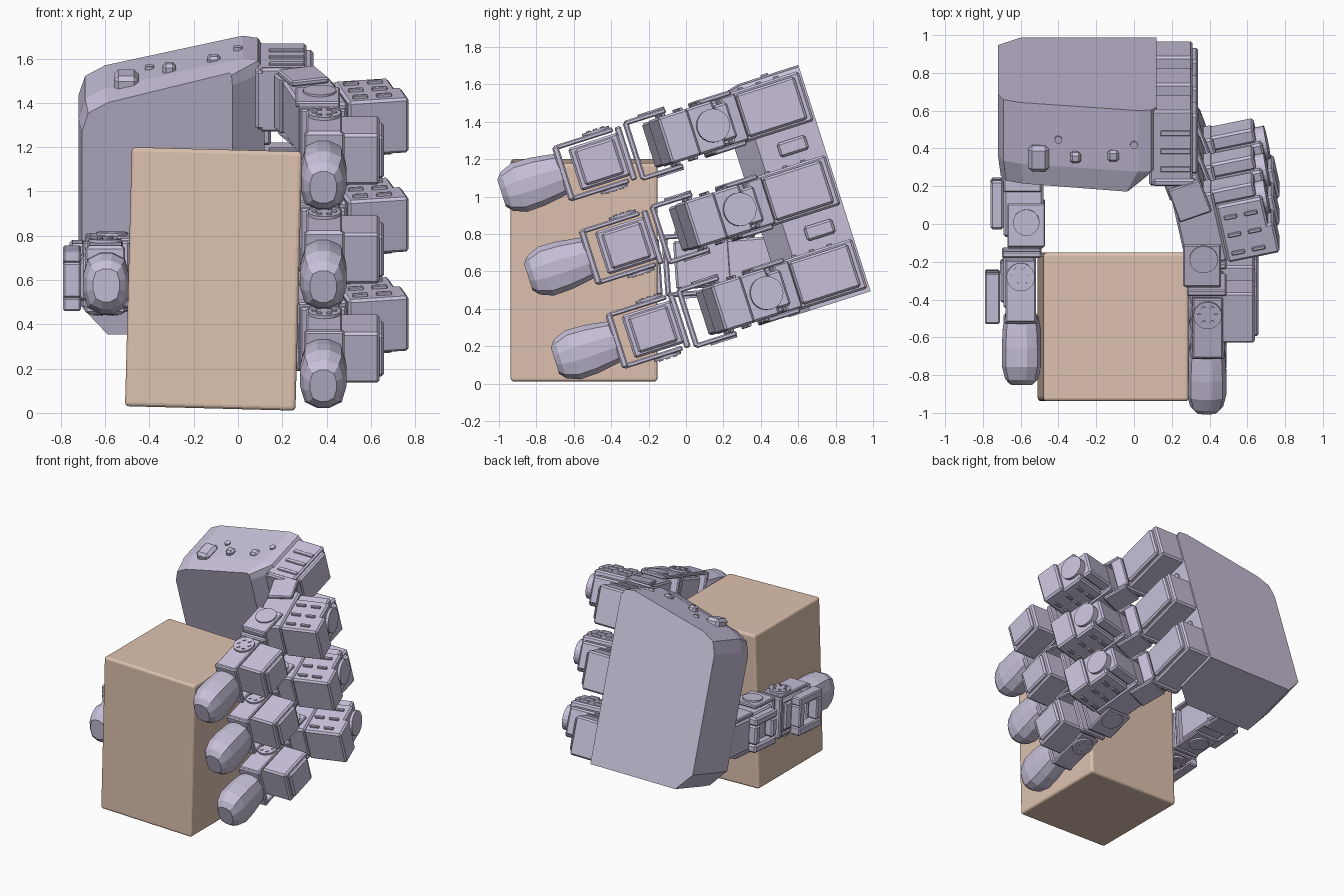
import bpy, bmesh
from math import radians, sin, cos, pi
from mathutils import Matrix, Vector

if "Cube" in bpy.data.objects:
    bpy.data.objects.remove(bpy.data.objects["Cube"])

T = Matrix.Translation


def material(name, rgb):
    m = bpy.data.materials.new(name)
    m.diffuse_color = (*rgb, 1)
    m.use_nodes = True
    m.node_tree.nodes["Principled BSDF"].inputs["Base Color"].default_value = m.diffuse_color
    return m


SHELL = material("shell", (0.58, 0.53, 0.70))
TAN = material("tan", (0.73, 0.54, 0.43))


def finish(name, bm, M, mat=SHELL):
    bmesh.ops.transform(bm, matrix=M, verts=bm.verts)
    bmesh.ops.recalc_face_normals(bm, faces=bm.faces)
    me = bpy.data.meshes.new(name)
    bm.to_mesh(me)
    bm.free()
    me.materials.append(mat)
    ob = bpy.data.objects.new(name, me)
    bpy.context.collection.objects.link(ob)
    return ob


def boxes(name, items, M, bevel=0.012, mat=SHELL, seg=1):
    """Several bevelled boxes (x0, x1, y0, y1, z0, z1) in one object."""
    bm = bmesh.new()
    for x0, x1, y0, y1, z0, z1 in items:
        mid = Vector((x0 + x1, y0 + y1, z0 + z1)) / 2
        S = Matrix.Diagonal((x1 - x0, y1 - y0, z1 - z0, 1))
        v = bmesh.ops.create_cube(bm, size=1, matrix=T(mid) @ S)["verts"]
        b = min(bevel, min(x1 - x0, y1 - y0, z1 - z0) * 0.25)
        edges = list({e for p in v for e in p.link_edges})
        bmesh.ops.bevel(bm, geom=edges, offset=b, segments=seg, affect='EDGES', profile=0.5)
    return finish(name, bm, M, mat)


def discs(name, items, M, axis='Z'):
    """Cylinders (x, y, z, radius, depth) along one axis."""
    R = Matrix.Rotation(pi / 2, 4, 'Y') if axis == 'X' else Matrix.Identity(4)
    bm = bmesh.new()
    for x, y, z, r, d in items:
        bmesh.ops.create_cone(bm, cap_ends=True, segments=20, radius1=r, radius2=r,
                              depth=d, matrix=T((x, y, z)) @ R)
    return finish(name, bm, M)


def loft(name, rings, M):
    bm = bmesh.new()
    loops = [[bm.verts.new(p) for p in ring] for ring in rings]
    n = len(loops[0])
    for a, b in zip(loops, loops[1:]):
        for i in range(n):
            j = (i + 1) % n
            bm.faces.new((a[i], a[j], b[j], b[i]))
    bm.faces.new(loops[0])
    bm.faces.new(loops[-1])
    return finish(name, bm, M)


def slot_frame(x0, x1, y0, y1, z0, z1, t):
    """Four bars around an opening that looks along x."""
    return [(x0, x1, y0, y1, z0, z0 + t), (x0, x1, y0, y1, z1 - t, z1),
            (x0, x1, y0, y0 + t, z0 + t, z1 - t), (x0, x1, y1 - t, y1, z0 + t, z1 - t)]


def fingertip(name, M):
    # faceted, blunt rubber tip
    rings = []
    for y, hx, hz in ((-.63, .06, .075), (-.60, .088, .11), (-.53, .105, .138),
                      (-.43, .105, .135), (-.33, .10, .12), (-.27, .09, .11)):
        ring = []
        for i in range(12):
            a = 2 * pi * (i + .5) / 12
            c, s = cos(a), sin(a)
            k = (abs(c) ** 3 + abs(s) ** 3) ** (-1 / 3)
            ring.append((.385 + hx * c * k, y, hz * s * k))
        rings.append(ring)
    loft(name + "_tip", rings, M)


def distal(name, M, out):
    """Tip, fork and last motor; out is the outer x of the motor."""
    fingertip(name, M)
    boxes(name + "_tip_fork", [(.30, .48, -.30, -.265, -.15, .15)] +
          [(.31, .47, -.29, .04, s - .013, s + .013) for s in (-.143, .143)], M, .008)
    discs(name + "_tip_hinge", [(.39, -.05, s * .155, .075, .03) for s in (-1, 1)] +
          [(.39 + .045 * cos(i * pi / 3), -.05 + .045 * sin(i * pi / 3), s * .17, .012, .012)
           for s in (-1, 1) for i in range(6)], M)
    boxes(name + "_tip_motor", [(.31, out - .02, -.22, .06, -.12, .12),
                                (.40, out, -.19, .03, -.10, .10)], M)
    # linking bracket behind the motor
    boxes(name + "_link_bracket", [(.28, .49, .05, .085, -.15, .15), (.27, .46, .10, .13, -.16, .16)] +
          [(.26, .46, .11, .34, s - .013, s + .013) for s in (-.155, .155)], M, .008)


def finger(name, M):
    distal(name, M, .66)
    # proximal section leans outward
    P = M @ T((.34, .40, 0)) @ Matrix.Rotation(radians(12), 4, 'Z')
    boxes(name + "_middle_motor", [(-.10, .12, -.19, .20, -.125, .125)], P)
    boxes(name + "_outer_motor", [(.12, .37, -.20, .12, -.13, .13), (.12, .40, -.20, -.03, -.13, .13),
                                  (.10, .34, .12, .20, -.10, .10)], P)
    discs(name + "_outer_horn", [(.36, .08, 0, .09, .06)], P, 'X')
    boxes(name + "_outer_ribs", [(x, x + .07, y, y + .02, s * .135 - .01, s * .135 + .01)
                                 for s in (-1, 1) for x in (.15, .26) for y in (-.16, -.06, .04)], P, .004)
    discs(name + "_middle_hinge", [(0, -.14, s * .165, .075, .025) for s in (-1, 1)], P)
    # knuckle joining to the base motor
    K = M @ T((.27, .62, 0)) @ Matrix.Rotation(radians(20), 4, 'Z')
    boxes(name + "_knuckle", [(-.09, .10, -.02, .07, -.13, .13)] +
          [(-.08, .10, -.14, .05, s - .014, s + .014) for s in (-.14, .14)], K, .008)
    boxes(name + "_base_motor", [(.08, .31, .66, 1.08, -.14, .14), (.10, .34, .72, 1.05, -.12, .12),
                                 (.10, .325, .66, .70, -.15, .15)], M)
    boxes(name + "_base_ribs", [(.14, .30, y, y + .03, .135, .15) for y in (.74, .84, .94)], M, .004)


# grasped block, leaning slightly
boxes("block", [(-.385, .385, -.393, .393, -.585, .585)],
      T((-.11, -.545, .605)) @ Matrix.Rotation(radians(1.5), 4, 'Y'), .018, TAN, 3)

# whole hand tilted forward
H = Matrix.Rotation(radians(17.7), 4, 'X')

# palm: slanted top, front corner cut away next to the fingers
outline = [(-.60, .17), (.12, .17), (.12, 1.38), (.09, 1.43), (.02, 1.44),
           (-.60, 1.30), (-.69, 1.25), (-.72, 1.16), (-.72, .30)]
front = [(min(x, -.04 + .15 * (x - .02)) if x > 0 else x * .98, z - (.03 if z > 1 else 0)) for x, z in outline]
loft("palm", [[(x, 1.09, z) for x, z in outline], [(x, .75, z) for x, z in outline],
              [(x, .63, z) for x, z in front]], H)
boxes("palm_lugs", [(-.56, -.45, .72, .86, 1.26, 1.36), (-.34, -.28, .78, .84, 1.34, 1.40),
                    (-.14, -.08, .80, .86, 1.38, 1.43)], H, .02)
boxes("palm_side_pads", [(.10, .15, .85, 1.01, w - .04, w + .04) for w in (.565, 1.035)], H, .012)
discs("palm_screws", [(x, .9, w, .02, .03) for x, w in ((-.4, 1.345), (0, 1.435))], H)

# three fingers side by side
for label, w in (("upper", 1.27), ("middle", .80), ("lower", .33)):
    finger(label + "_finger", H @ T((0, 0, w)))

# thumb on the opposite side, mirrored
TH = T((-.21, -.22, .62)) @ Matrix.Rotation(radians(4), 4, 'X') @ Matrix.Diagonal((-1, 1, 1, 1))
distal("thumb", TH, .50)
boxes("thumb_ear", slot_frame(.50, .58, -.30, -.03, -.14, .14, .06), TH, .008)
boxes("thumb_middle_motor", [(.27, .48, .16, .46, -.13, .13)] +
      slot_frame(.48, .55, .20, .46, -.13, .13, .06), TH)
discs("thumb_hinge", [(.36, .24, s * .165, .07, .03) for s in (-1, 1)], TH)
boxes("thumb_base", [(.27, .49, .44, .80, -.12, .12)] +
      [(.28, .48, .40, .60, s - .014, s + .014) for s in (-.135, .135)], TH)
